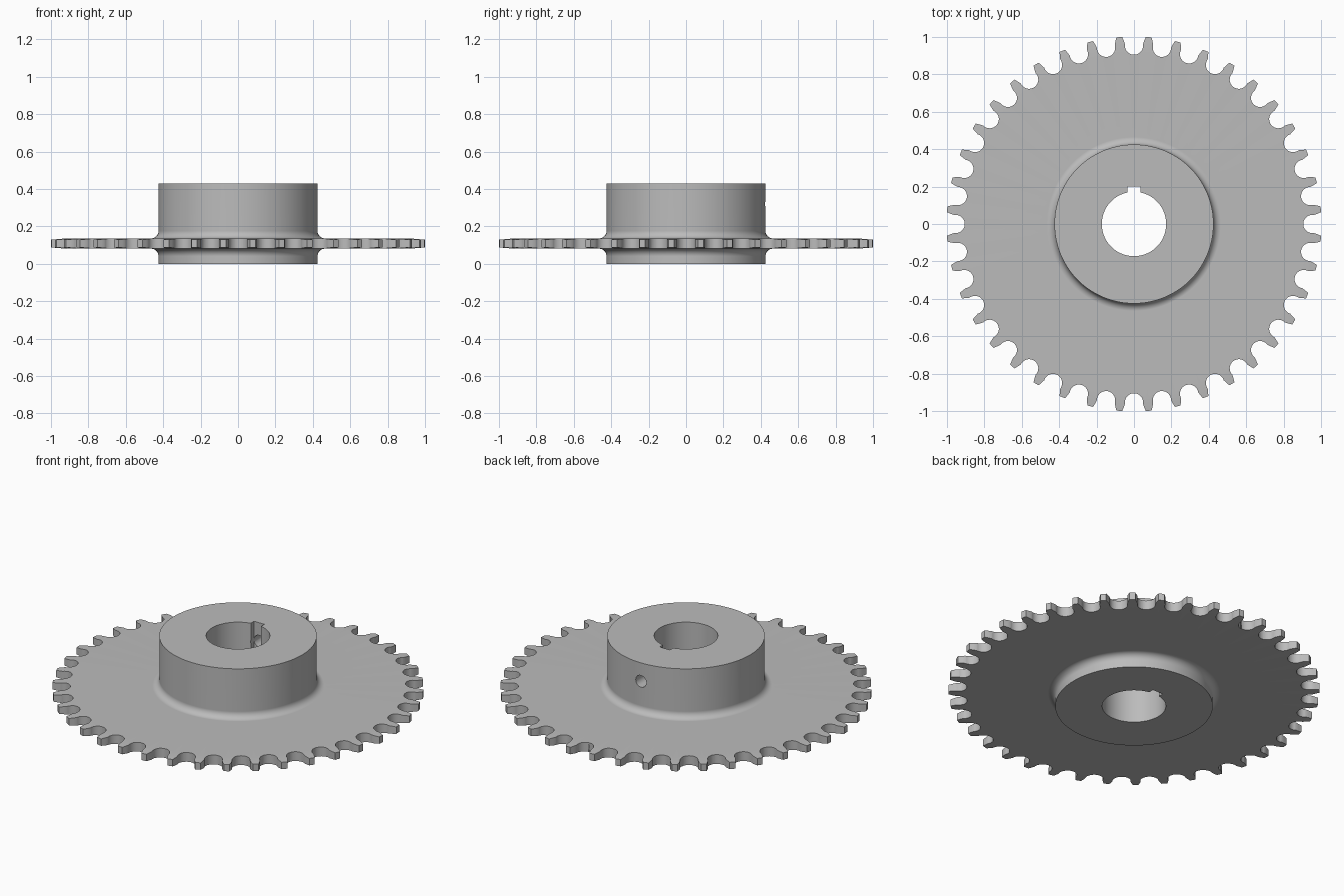
import bpy, bmesh
from math import sin, cos, pi, radians
from mathutils import Matrix, Vector

cube = bpy.data.objects.get("Cube")
if cube:
    bpy.data.objects.remove(cube, do_unlink=True)

TEETH = 40
SEGMENTS = 320
HUB, BORE, TIP = 0.425, 0.172, 1.002
HEIGHT, PLATE_LOW, PLATE_HIGH = 0.43, 0.081, 0.136
FILLET = 0.04

steel = bpy.data.materials.new("steel grey")
steel.use_nodes = True
grey = (0.5, 0.5, 0.5, 1)
steel.diffuse_color = grey
steel.node_tree.nodes["Principled BSDF"].inputs["Base Color"].default_value = grey


def make_object(name, bm):
    bmesh.ops.recalc_face_normals(bm, faces=bm.faces)
    mesh = bpy.data.meshes.new(name)
    bm.to_mesh(mesh)
    bm.free()
    mesh.materials.append(steel)
    obj = bpy.data.objects.new(name, mesh)
    bpy.context.collection.objects.link(obj)
    return obj


def fillet(z, side, steps=10):
    """Quarter arc from the hub wall out to the plate, above or below it."""
    cz = z + side * FILLET
    return [(HUB + FILLET - FILLET * cos(pi / 2 * i / steps),
             cz - side * FILLET * sin(pi / 2 * i / steps)) for i in range(steps + 1)]


# Hub and plate: one revolved cross-section with thinned tooth tips
profile = [(BORE, 0), (HUB, 0)] + fillet(PLATE_LOW, -1)
profile += [(0.92, PLATE_LOW), (TIP, PLATE_LOW + 0.007)]
profile += [(TIP, PLATE_HIGH - 0.007), (0.92, PLATE_HIGH)]
profile += fillet(PLATE_HIGH, 1)[::-1] + [(HUB, HEIGHT), (BORE, HEIGHT)]

bm = bmesh.new()
rings = []
for s in range(SEGMENTS):
    a = 2 * pi * s / SEGMENTS
    rings.append([bm.verts.new((r * cos(a), r * sin(a), z)) for r, z in profile])
n = len(profile)
for s in range(SEGMENTS):
    here, there = rings[s], rings[(s + 1) % SEGMENTS]
    for i in range(n):
        j = (i + 1) % n
        bm.faces.new((here[i], there[i], there[j], here[j]))
sprocket = make_object("sprocket", bm)

# Tooth gaps: rounded seats with flared flanks, repeated round the rim
right = [(0.049 * cos(radians(t)), 0.954 + 0.049 * sin(radians(t)))
         for t in range(-90, 11, 10)]
right += [(0.054, 0.978), (0.063, 1.0), (0.076, 1.03)]
gap = [(-x, y) for x, y in right[:0:-1]] + right
bm = bmesh.new()
for k in range(TEETH):
    turn = Matrix.Rotation(2 * pi * k / TEETH, 3, 'Z')
    low = [bm.verts.new(turn @ Vector((x, y, 0.03))) for x, y in gap]
    high = [bm.verts.new(turn @ Vector((x, y, 0.2))) for x, y in gap]
    bm.faces.new(low)
    bm.faces.new(high)
    for i in range(len(gap)):
        j = (i + 1) % len(gap)
        bm.faces.new((low[i], low[j], high[j], high[i]))
gaps = make_object("tooth_gap_cutter", bm)

# Keyway slot along the back of the bore
bm = bmesh.new()
bmesh.ops.create_cube(bm, size=1, matrix=Matrix.Translation((0, 0.15, 0.2))
                      @ Matrix.Diagonal((0.068, 0.1, 1, 1)))
keyway = make_object("keyway_cutter", bm)

# Set screw hole through the back of the hub into the keyway
bm = bmesh.new()
bmesh.ops.create_cone(bm, cap_ends=True, segments=32, radius1=0.035, radius2=0.035,
                      depth=0.4, matrix=Matrix.Translation((0, 0.35, 0.32))
                      @ Matrix.Rotation(pi / 2, 4, 'X'))
screw_hole = make_object("screw_hole_cutter", bm)

bpy.ops.object.select_all(action='DESELECT')
bpy.context.view_layer.objects.active = sprocket
sprocket.select_set(True)
for cutter in (gaps, keyway, screw_hole):
    cutter.hide_render = True
    mod = sprocket.modifiers.new(cutter.name, 'BOOLEAN')
    mod.operation = 'DIFFERENCE'
    mod.solver = 'EXACT'
    mod.object = cutter
    bpy.ops.object.modifier_apply(modifier=mod.name)
    bpy.data.objects.remove(cutter, do_unlink=True)

# Smooth curves, crisp corners, flat plate
bpy.ops.object.shade_smooth_by_angle(angle=radians(30))
weighted = sprocket.modifiers.new("weighted normals", 'WEIGHTED_NORMAL')
weighted.keep_sharp = True
